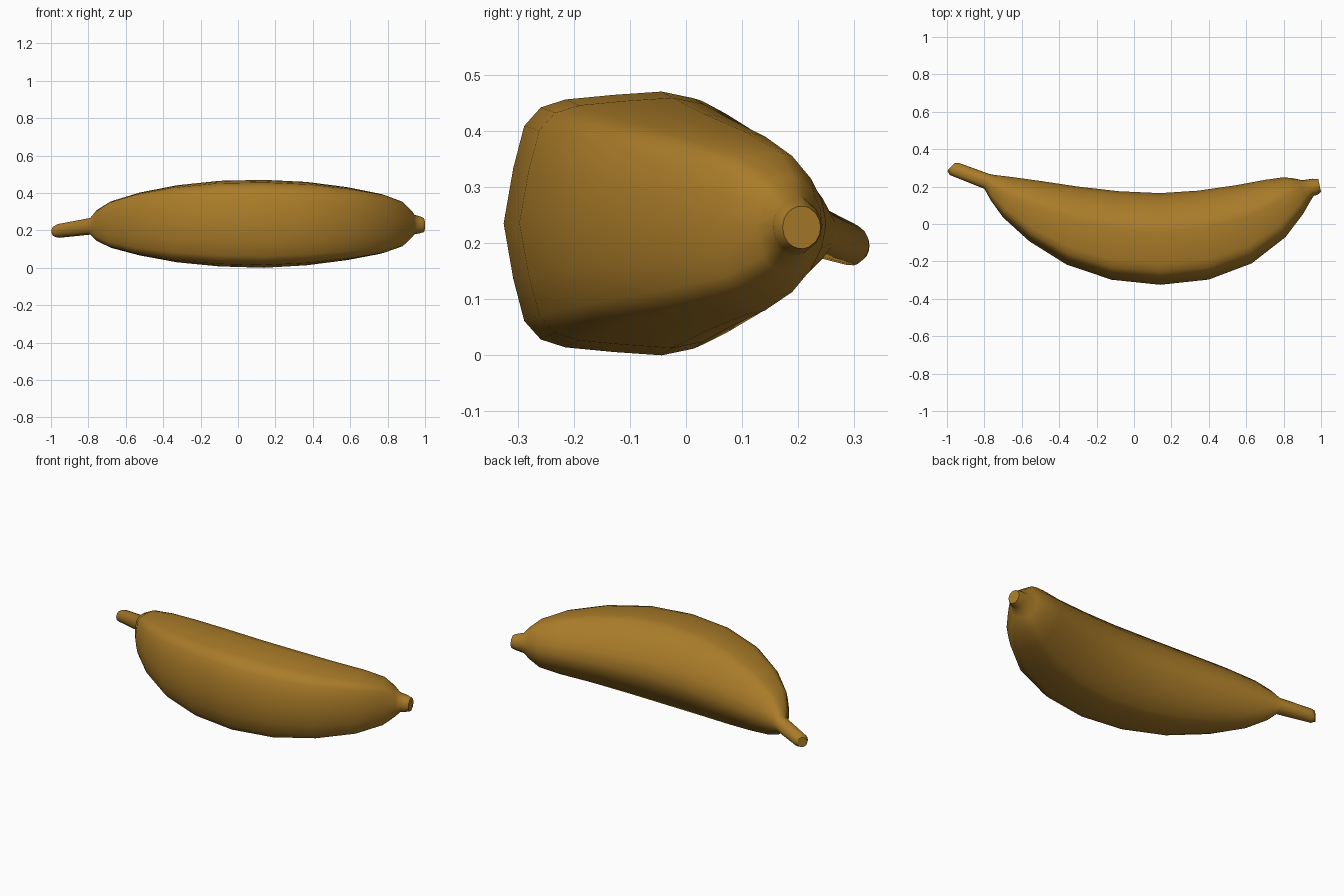
import bpy, bmesh, math
from mathutils import Vector

# Stations along the fruit: inner x,y, outer x,y, centre z, half height, roundness
STATIONS = [
    (-0.958, 0.327, -0.998, 0.285, 0.195, 0.028, 1),
    (-0.935, 0.326, -0.985, 0.262, 0.197, 0.037, 1),
    (-0.775, 0.268, -0.800, 0.188, 0.222, 0.045, 1),
    (-0.745, 0.262, -0.765, 0.125, 0.226, 0.083, .5),
    (-0.660, 0.252, -0.700, 0.035, 0.231, 0.125, .1),
    (-0.500, 0.230, -0.560, -0.092, 0.234, 0.168, 0),
    (-0.300, 0.200, -0.360, -0.217, 0.235, 0.206, 0),
    (-0.080, 0.175, -0.120, -0.298, 0.236, 0.229, 0),
    (0.140, 0.165, 0.140, -0.325, 0.235, 0.235, 0),
    (0.340, 0.178, 0.400, -0.297, 0.236, 0.223, 0),
    (0.550, 0.208, 0.630, -0.210, 0.236, 0.195, 0),
    (0.700, 0.236, 0.810, -0.070, 0.235, 0.163, 0),
    (0.800, 0.250, 0.905, 0.055, 0.234, 0.128, .2),
    (0.860, 0.243, 0.945, 0.125, 0.233, 0.085, .6),
    (0.900, 0.234, 0.962, 0.152, 0.231, 0.055, 1),
    (0.955, 0.242, 0.980, 0.155, 0.230, 0.047, 1),
    (0.985, 0.240, 1.000, 0.172, 0.228, 0.038, 1),
]

# Half of the softly angular cross-section: -1 is the outer side, 1 the inner
HALF = [(-1, 0), (-.93, .42), (-.85, .74), (-.73, .88), (-.55, .94), (-.2, .975),
        (.15, 1), (.38, .95), (.72, .62), (.92, .32), (1, 0)]
SECTION = HALF + [(u, -w) for u, w in HALF[-2:0:-1]]


def ring(bm, st):
    xi, yi, xo, yo, zc, hz, rnd = st
    inner, outer = Vector((xi, yi, zc)), Vector((xo, yo, zc))
    mid, half = (inner + outer) / 2, (inner - outer) / 2
    verts = []
    for u, w in SECTION:
        r = math.hypot(u, w)
        u, w = u + (u / r - u) * rnd, w + (w / r - w) * rnd
        verts.append(bm.verts.new(mid + half * u + Vector((0, 0, hz * w))))
    return verts


# Loft the skin through all stations
bm = bmesh.new()
rings = [ring(bm, s) for s in STATIONS]
n = len(SECTION)
for a, b in zip(rings, rings[1:]):
    for i in range(n):
        j = (i + 1) % n
        bm.faces.new((a[i], a[j], b[j], b[i]))

# Close stem end and blossom tip
bm.faces.new(rings[0])
bm.faces.new(rings[-1])
bmesh.ops.recalc_face_normals(bm, faces=bm.faces)
mesh = bpy.data.meshes.new("banana")
bm.to_mesh(mesh)
bm.free()
banana = bpy.data.objects.new("banana", mesh)
bpy.context.collection.objects.link(banana)

# Peel colour
peel = bpy.data.materials.new("peel")
peel.diffuse_color = (0.40, 0.20, 0.022, 1)
mesh.materials.append(peel)

# Smooth shading
bpy.context.view_layer.objects.active = banana
banana.select_set(True)
bpy.ops.object.shade_smooth_by_angle(angle=math.radians(50))
